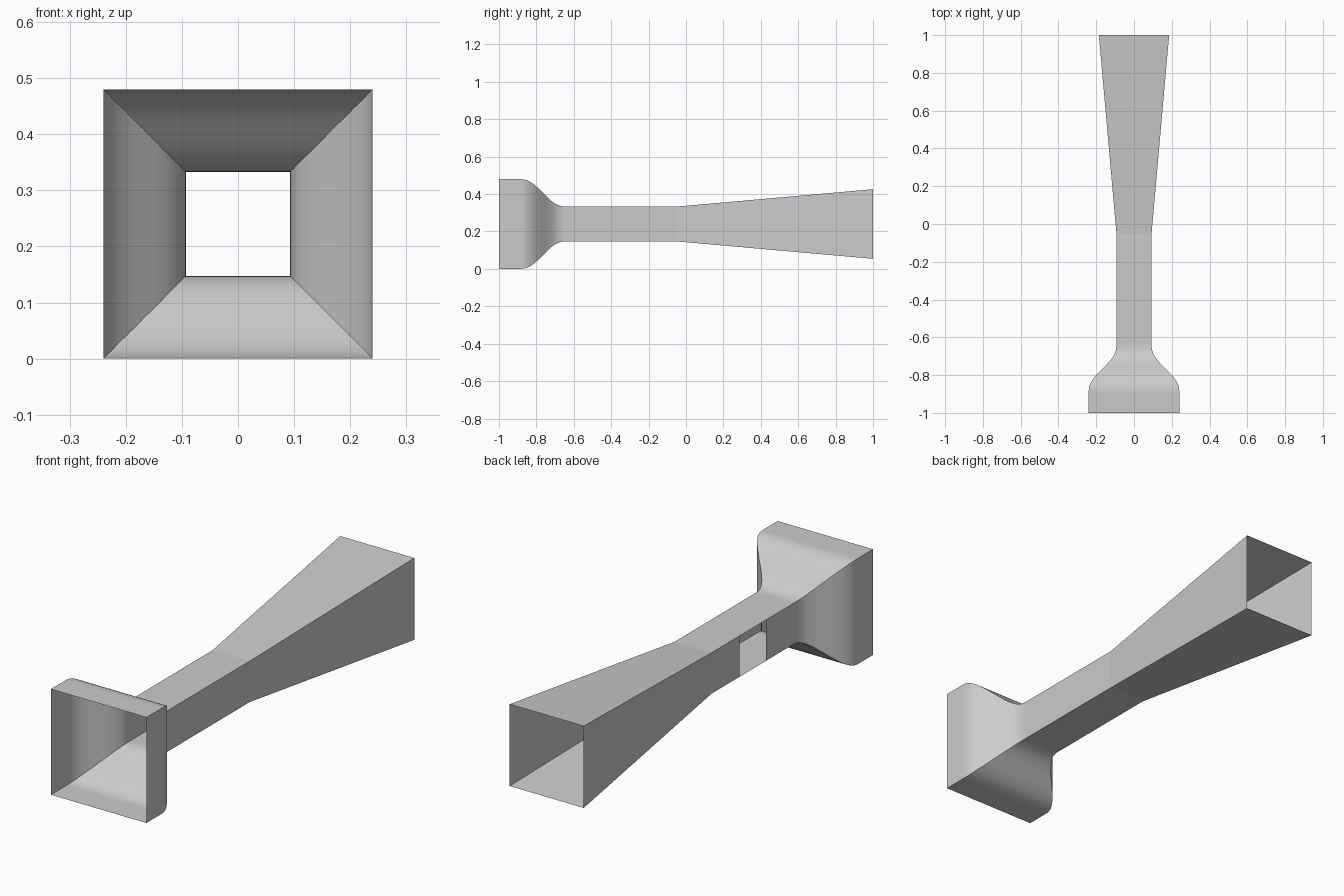
import bpy
import bmesh

cube = bpy.data.objects.get("Cube")
if cube:
    bpy.data.objects.remove(cube, do_unlink=True)

grey = bpy.data.materials.new("light_grey")
grey.use_nodes = True
colour = (0.6, 0.6, 0.6, 1)
grey.diffuse_color = colour
grey.node_tree.nodes["Principled BSDF"].inputs["Base Color"].default_value = colour

AXIS_Z = 0.24
MOUTH, THROAT, OUTLET = 0.24, 0.093, 0.186
CORNERS = ((-1, -1), (1, -1), (1, 1), (-1, 1))  # bottom, left, top, right walls


def square_duct(name, stations, open_wall=None):
    """Thin open square duct through (y, half width) stations.
    open_wall = (segment, wall) leaves out one panel."""
    bm = bmesh.new()
    rings = [[bm.verts.new((sx * h, y, AXIS_Z + sz * h)) for sx, sz in CORNERS]
             for y, h in stations]
    for seg, (a, b) in enumerate(zip(rings, rings[1:])):
        for wall in range(4):
            if (seg, wall) == open_wall:
                continue
            nxt = (wall + 1) % 4
            bm.faces.new((a[wall], a[nxt], b[nxt], b[wall]))
    mesh = bpy.data.meshes.new(name)
    bm.to_mesh(mesh)
    bm.free()
    mesh.materials.append(grey)
    obj = bpy.data.objects.new(name, mesh)
    bpy.context.collection.objects.link(obj)
    return obj


def ease(t):
    return t ** 3 * (10 - 15 * t + 6 * t * t)


# Straight inlet
Y0, Y1 = -0.9, -0.63
square_duct("inlet_chamber", [(-1, MOUTH), (Y0, MOUTH)])

# Smooth S-curved contraction
STEPS = 40
curve = [(Y0 + (Y1 - Y0) * i / STEPS, MOUTH + (THROAT - MOUTH) * ease(i / STEPS))
         for i in range(STEPS + 1)]
contraction = square_duct("contraction", curve)
bpy.ops.object.select_all(action="DESELECT")
contraction.select_set(True)
bpy.context.view_layer.objects.active = contraction
bpy.ops.object.shade_smooth_by_angle()

# Straight middle with an open access window in the right wall
square_duct("test_section", [(y, THROAT) for y in (Y1, -0.44, -0.25, -0.05)],
            open_wall=(1, 3))

# Widening outlet
square_duct("diffuser", [(-0.05, THROAT), (1, OUTLET)])
